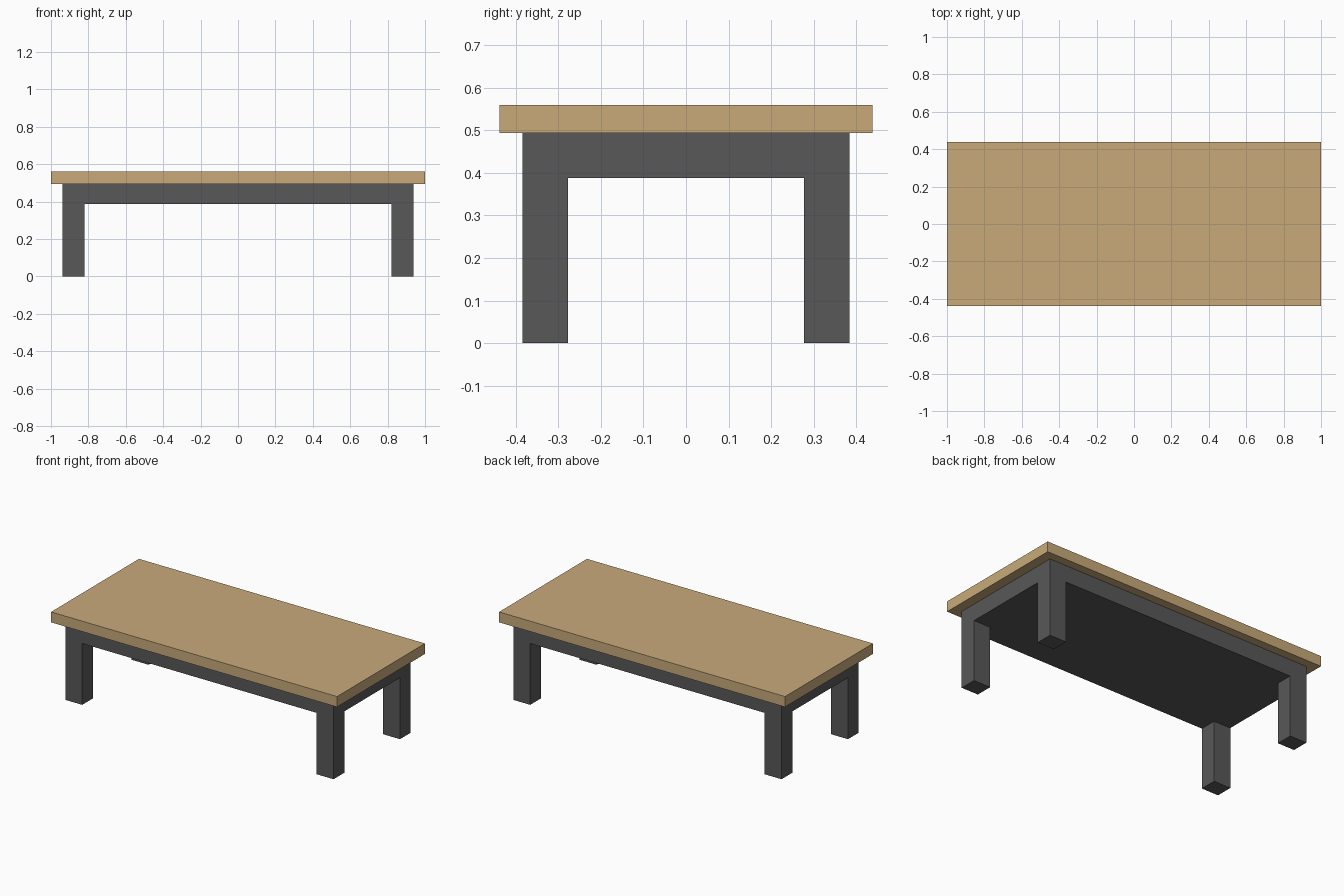
import bpy, bmesh

if "Cube" in bpy.data.objects:
    bpy.data.objects.remove(bpy.data.objects["Cube"])


def material(name, rgb):
    m = bpy.data.materials.new(name)
    m.diffuse_color = (*rgb, 1.0)
    m.use_nodes = True
    m.node_tree.nodes["Principled BSDF"].inputs["Base Color"].default_value = m.diffuse_color
    return m


def add_object(name, bm, mat):
    bmesh.ops.recalc_face_normals(bm, faces=bm.faces)
    mesh = bpy.data.meshes.new(name)
    bm.to_mesh(mesh)
    bm.free()
    mesh.materials.append(mat)
    obj = bpy.data.objects.new(name, mesh)
    bpy.context.collection.objects.link(obj)
    return obj


def extrude_z(bm, faces, z):
    """Extrude each listed face straight to height z."""
    for face in faces:
        new = bmesh.ops.extrude_discrete_faces(bm, faces=[face])["faces"][0]
        for v in new.verts:
            v.co.z = z


wood = material("light wood", (0.578, 0.402, 0.195))
grey = material("dark grey", (0.098, 0.098, 0.098))

APRON_Z, TOP_Z, HEIGHT = 0.388, 0.494, 0.56
LEG_X = (0.82, 0.938)   # inner and outer leg faces
LEG_Y = (0.278, 0.385)

# Table top: overhanging board
bm = bmesh.new()
bmesh.ops.create_cube(bm, size=1)
for v in bm.verts:
    v.co.x *= 2.0
    v.co.y *= 0.878
    v.co.z = HEIGHT if v.co.z > 0 else TOP_Z
add_object("table_top", bm, wood)

# Base: solid apron block, cut along the leg lines, with legs pulled from its corners
bm = bmesh.new()
bmesh.ops.create_cube(bm, size=1)
for v in bm.verts:
    v.co.x *= 2 * LEG_X[1]
    v.co.y *= 2 * LEG_Y[1]
    v.co.z = TOP_Z if v.co.z > 0 else APRON_Z
for axis, inner in ((0, LEG_X[0]), (1, LEG_Y[0])):
    for side in (-1, 1):
        point, normal = [0, 0, 0], [0, 0, 0]
        point[axis], normal[axis] = side * inner, 1
        bmesh.ops.bisect_plane(bm, geom=bm.verts[:] + bm.edges[:] + bm.faces[:],
                               plane_co=point, plane_no=normal)
corners = []
for f in bm.faces:
    c = f.calc_center_median()
    if abs(c.z - APRON_Z) < 1e-4 and abs(c.x) > LEG_X[0] and abs(c.y) > LEG_Y[0]:
        corners.append(f)
extrude_z(bm, corners, 0.0)
add_object("legs_and_apron", bm, grey)
